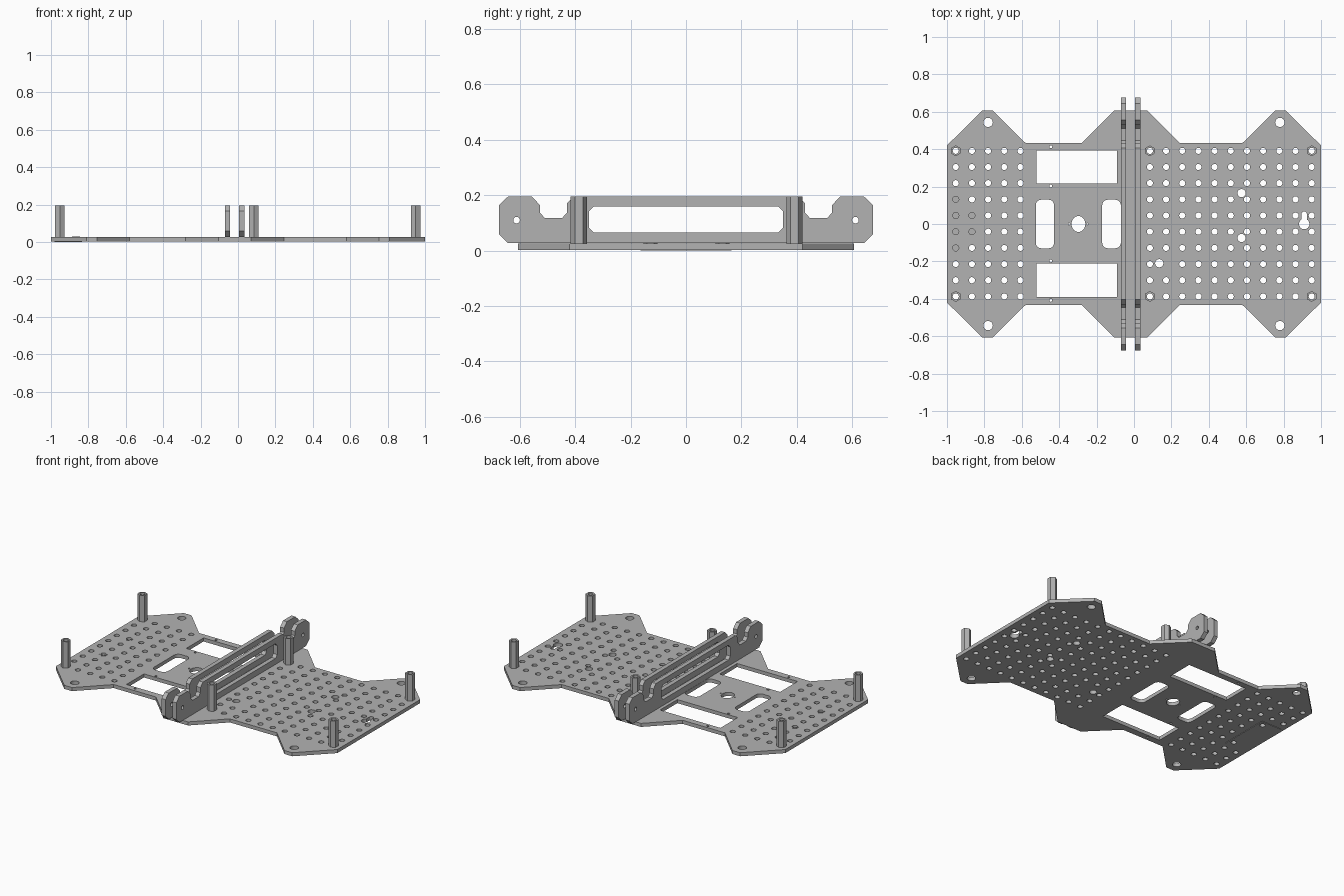
import bpy, bmesh, math
from mathutils import Matrix, Vector

cube = bpy.data.objects.get("Cube")
if cube:
    bpy.data.objects.remove(cube, do_unlink=True)

grey = bpy.data.materials.new("light grey")
grey.use_nodes = True
colour = (0.45, 0.45, 0.45, 1)
grey.diffuse_color = colour
grey.node_tree.nodes["Principled BSDF"].inputs["Base Color"].default_value = colour


def circle(x, y, r, n=14, turn=0.0):
    return [(x + r * math.cos(turn + math.tau * i / n),
             y + r * math.sin(turn + math.tau * i / n)) for i in range(n)]


def rect(x0, x1, y0, y1):
    return [(x0, y0), (x1, y0), (x1, y1), (x0, y1)]


def rounded(x0, x1, y0, y1, r, steps=5):
    pts = []
    corners = [(x1 - r, y1 - r), (x0 + r, y1 - r), (x0 + r, y0 + r), (x1 - r, y0 + r)]
    for q, (cx, cy) in enumerate(corners):
        for i in range(steps + 1):
            a = (q + i / steps) * math.pi / 2
            pts.append((cx + r * math.cos(a), cy + r * math.sin(a)))
    return pts


def slab(name, loops, thick, matrix):
    """Extrude a flat outline (first loop) with its holes (other loops)."""
    cu = bpy.data.curves.new(name, 'CURVE')
    cu.dimensions = '2D'
    cu.fill_mode = 'BOTH'
    cu.extrude = thick / 2
    for loop in loops:
        sp = cu.splines.new('POLY')
        sp.points.add(len(loop) - 1)
        for p, (x, y) in zip(sp.points, loop):
            p.co = (x, y, 0, 1)
        sp.use_cyclic_u = True
    ob = bpy.data.objects.new(name, cu)
    bpy.context.collection.objects.link(ob)
    bpy.ops.object.select_all(action='DESELECT')
    ob.select_set(True)
    bpy.context.view_layer.objects.active = ob
    bpy.ops.object.convert(target='MESH')
    ob = bpy.context.object
    bm = bmesh.new()
    bm.from_mesh(ob.data)
    bmesh.ops.remove_doubles(bm, verts=bm.verts, dist=0.0001)
    bm.transform(matrix)
    bmesh.ops.recalc_face_normals(bm, faces=bm.faces)
    bm.to_mesh(ob.data)
    bm.free()
    ob.data.materials.clear()
    ob.data.materials.append(grey)
    bpy.ops.object.shade_smooth_by_angle(angle=math.radians(30))
    return ob


def flat(z0, z1):
    return z1 - z0, Matrix.Translation((0, 0, (z0 + z1) / 2))


# Base plate outline: back edge, mirrored to the front edge
back = [(-1, .42), (-.81, .607), (-.755, .607), (-.58, .433), (-.28, .433), (-.105, .607),
        (.07, .607), (.245, .433), (.58, .433), (.755, .607), (.81, .607), (1, .42)]
outline = back + [(x, -y) for x, y in reversed(back)]

# Large holes, windows and slots
big = [(.575, .165, .022), (.575, -.075, .022), (.135, -.21, .022)]
big += [(sx * .78, sy * .543, .025) for sx in (-1, 1) for sy in (-1, 1)]
holes = [circle(x, y, r, 18) for x, y, r in big]
holes += [rect(-.52, -.09, .217, .393), rect(-.52, -.09, -.39, -.212),
          rounded(-.525, -.427, -.13, .13, .03), rounded(-.17, -.07, -.13, .13, .03)]
holes.append([(x, y * 1.15) for x, y in circle(-.297, 0, .037, 22)])
holes += [circle(x, 0, .005, 8) for x in (-.347, -.247)]
holes += [circle(-.445, y, .008, 8) for y in (.413, .203, -.197, -.408)]

# Keyhole
a0, sweep = math.radians(120), math.radians(300)
key = [(.91 + .028 * math.cos(a0 + sweep * i / 16), .028 * math.sin(a0 + sweep * i / 16))
       for i in range(17)]
key += [(.91 + .015 * math.cos(math.pi * i / 6), .052 + .015 * math.sin(math.pi * i / 6))
        for i in range(7)]
holes.append(key)

# Grid of small mounting holes
pitch = .0865
cols = [-.953 + pitch * i for i in range(5)] + [.085 + pitch * i for i in range(11)]
rows = [pitch * (j - 4.5) + .002 for j in range(10)]
for x in cols:
    for y in rows:
        if all(math.hypot(x - bx, y - by) > br + .018 for bx, by, br in big):
            holes.append(circle(x, y, .0165))
slab("base_plate", [outline] + holes, *flat(.003, .026))

# Thin cover closing some of the holes from below
nuts = [(cols[1], rows[3]), (cols[1], rows[6])]
slab("underside_cover", [rect(-.98, -.835, -.165, .165)] + [circle(x, y, .0165) for x, y in nuts],
     *flat(0, .006))

# Flush hex rings around two of the holes
for i, (x, y) in enumerate(nuts):
    slab(f"hex_ring_{i + 1}", [circle(x, y, .025, 6, math.pi / 2), circle(x, y, .0165)],
         *flat(.024, .028))

# Hollow hex standoffs
for i, x in enumerate((cols[0], cols[5], cols[-1])):
    for side, y in (("front", rows[0]), ("back", rows[-1])):
        slab(f"standoff_{side}_{i + 1}",
             [circle(x, y, .029, 6, math.pi / 2), circle(x, y, .0165)], *flat(.025, .195))

# Twin upright rails with notched ears
half = [(.643, .027), (.675, .058), (.675, .165), (.643, .195), (.557, .195), (.528, .165),
        (.528, .137), (.51, .118), (.447, .118), (.43, .137), (.43, .17), (.405, .195)]
profile = half + [(-y, z) for y, z in reversed(half)]
quarter = [(.35, .142), (.332, .16)]
window = quarter + [(-y, z) for y, z in reversed(quarter)]
window += [(y, .225 - z) for y, z in reversed(window)]
upright = Matrix(((0, 0, 1, 0), (1, 0, 0, 0), (0, 1, 0, 0), (0, 0, 0, 1)))
for name, x in (("rail_right", -.056), ("rail_left", .02)):
    slab(name, [profile, window, circle(.612, .11, .012), circle(-.612, .11, .012)],
         .028, Matrix.Translation((x, 0, 0)) @ upright)
